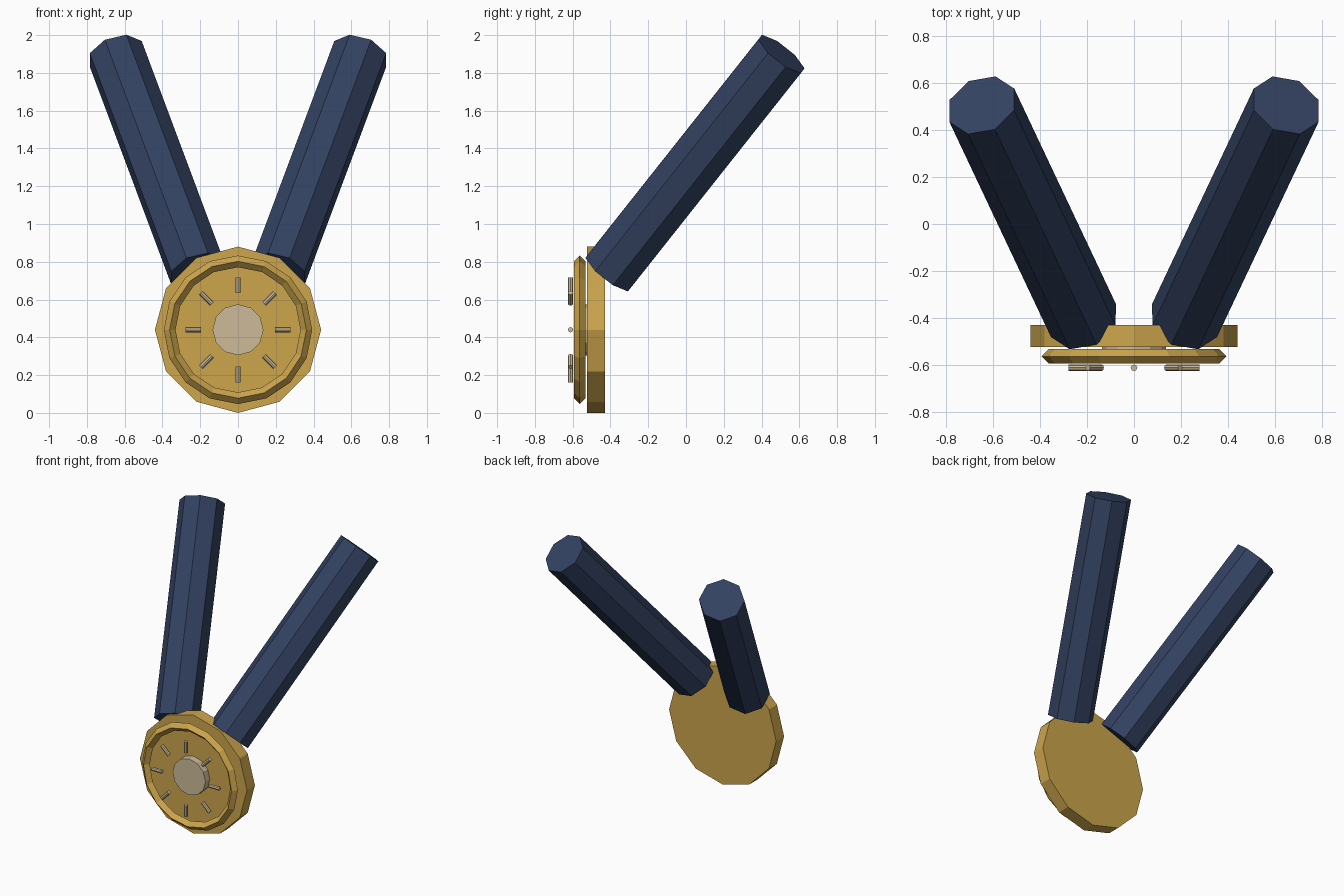
import bpy, bmesh, math
from mathutils import Vector, Matrix

if "Cube" in bpy.data.objects:
    bpy.data.objects.remove(bpy.data.objects["Cube"])


def material(name, rgb):
    m = bpy.data.materials.new(name)
    m.diffuse_color = (*rgb, 1)
    m.use_nodes = True
    m.node_tree.nodes["Principled BSDF"].inputs["Base Color"].default_value = m.diffuse_color
    return m


GOLD = material("gold", (0.61, 0.376, 0.073))
NAVY = material("navy ribbon", (0.033, 0.054, 0.12))
SILVER = material("pale silver", (0.61, 0.50, 0.32))
CZ = 0.44  # height of the medal centre


def finish(name, bm, mat):
    bmesh.ops.recalc_face_normals(bm, faces=bm.faces[:])
    mesh = bpy.data.meshes.new(name)
    bm.to_mesh(mesh)
    bm.free()
    mesh.materials.append(mat)
    obj = bpy.data.objects.new(name, mesh)
    bpy.context.collection.objects.link(obj)
    return obj


def prism(name, start, end, radius, sides, toward, mat):
    """Closed prism between two points with its first corner pointing toward a direction."""
    start, end = Vector(start), Vector(end)
    axis = (end - start).normalized()
    u = Vector(toward)
    u = (u - axis * u.dot(axis)).normalized()
    v = axis.cross(u)
    bm = bmesh.new()
    rings = []
    for p in (start, end):
        rings.append([bm.verts.new(p + radius * (u * math.cos(a) + v * math.sin(a)))
                      for a in (2 * math.pi * i / sides for i in range(sides))])
    for ring in rings:
        bm.faces.new(ring)
    for i in range(sides):
        j = (i + 1) % sides
        bm.faces.new((rings[0][i], rings[0][j], rings[1][j], rings[1][i]))
    return finish(name, bm, mat)


def rim(name, major, minor, y, segments, mat):
    """Ring with a diamond cross-section, facing the front."""
    bm = bmesh.new()
    profile = [(major + minor, y), (major, y - minor), (major - minor, y), (major, y + minor)]
    rows = []
    for i in range(segments):
        a = 2 * math.pi * i / segments
        rows.append([bm.verts.new((r * math.cos(a), py, CZ + r * math.sin(a))) for r, py in profile])
    for i in range(segments):
        p, q = rows[i], rows[(i + 1) % segments]
        for k in range(4):
            m = (k + 1) % 4
            bm.faces.new((p[k], q[k], q[m], p[m]))
    return finish(name, bm, mat)


# medal disc, raised rim and centre boss
prism("medal_disc", (0, -0.43, CZ), (0, -0.523, CZ), 0.44, 12, (0, 0, 1), GOLD)
rim("medal_rim", 0.362, 0.031, -0.563, 16, GOLD)
prism("centre_boss", (0, -0.515, CZ), (0, -0.575, CZ), 0.135, 12, (0, 0, 1), SILVER)

# radial pins around the boss
for i in range(8):
    a = i * math.pi / 4
    d = Vector((math.cos(a), 0, math.sin(a)))
    c = Vector((0, -0.611, CZ))
    prism(f"ray_pin_{i + 1}", c + d * 0.195, c + d * 0.278, 0.014, 8, (0, 1, 0), SILVER)

# two octagonal ribbon arms, mirrored left and right
for side, s in (("left", -1), ("right", 1)):
    prism(f"ribbon_{side}", (s * 0.215, -0.41, 0.745), (s * 0.647, 0.505, 1.90),
          0.155, 8, (s * -0.06, -0.11, 0.109), NAVY)
